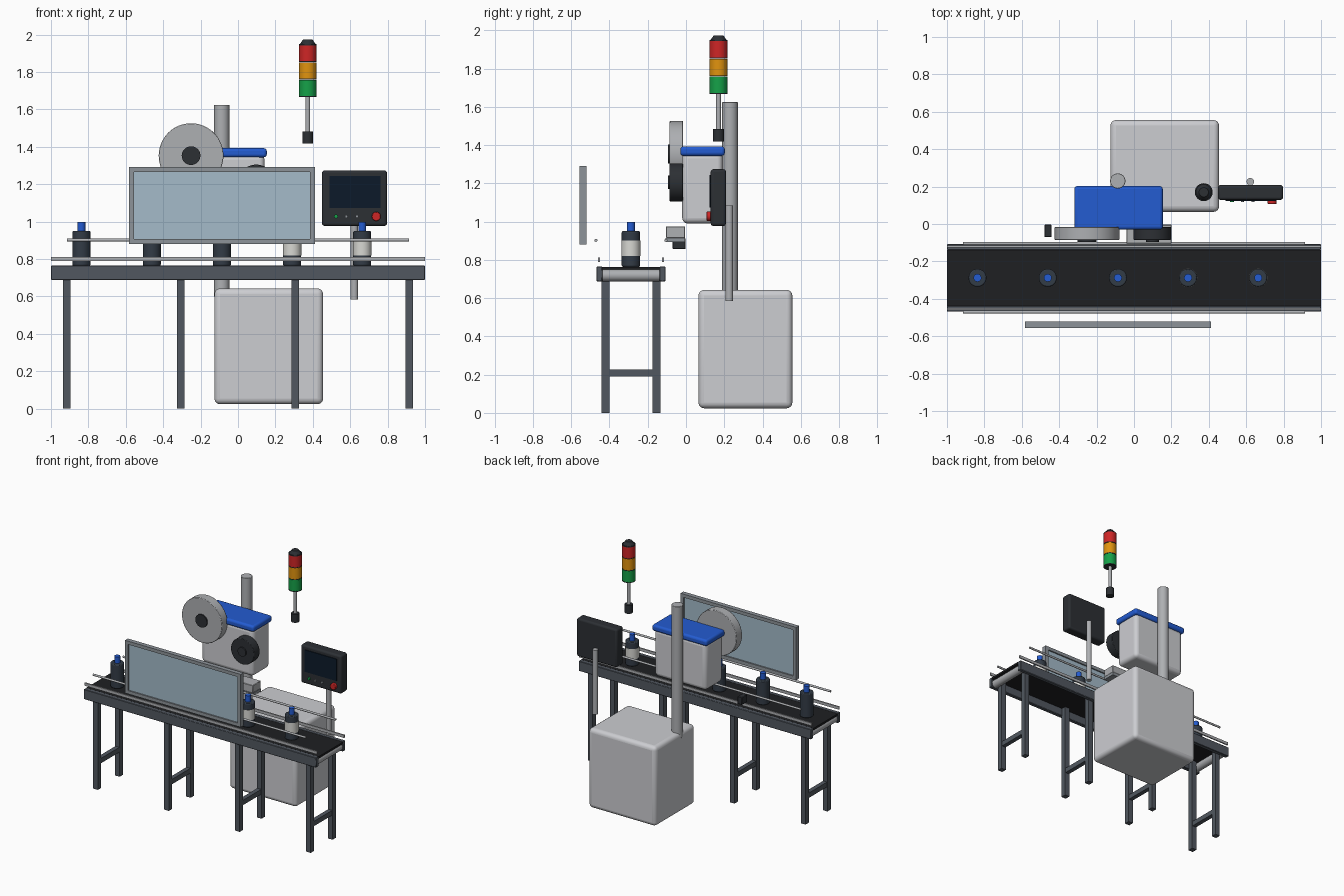
import bpy
from math import pi, radians
from mathutils import Vector

if "Cube" in bpy.data.objects:
    bpy.data.objects.remove(bpy.data.objects["Cube"])


def mat(name, r, g, b):
    m = bpy.data.materials.new(name)
    m.diffuse_color = [(c / 255) ** 2.2 for c in (r, g, b)] + [1]
    m.use_nodes = True
    m.node_tree.nodes["Principled BSDF"].inputs["Base Color"].default_value = m.diffuse_color
    return m


STEEL = mat("dark_steel", 82, 88, 96)
BLACK = mat("black_rubber", 36, 37, 39)
DARK = mat("dark_plastic", 48, 51, 55)
METAL = mat("bright_metal", 172, 174, 177)
FRAME = mat("frame_grey", 140, 146, 152)
GLASS = mat("glass", 163, 186, 200)
WHITE = mat("enclosure", 203, 204, 208)
BLUE = mat("blue", 40, 92, 208)
RED = mat("red", 205, 42, 42)
AMBER = mat("amber", 224, 146, 22)
GREEN = mat("green", 28, 160, 74)
SCREEN = mat("screen", 20, 32, 46)
BOTTLE = mat("bottle", 54, 62, 72)
LABEL = mat("label", 215, 215, 210)


def finish(ob, name, m, bevel, segs):
    ob.name = name
    ob.data.materials.append(m)
    if bevel:
        b = ob.modifiers.new("bevel", "BEVEL")
        b.width, b.segments, b.limit_method = bevel, segs, "ANGLE"
    bpy.ops.object.shade_smooth_by_angle(angle=radians(35))
    return ob


def box(name, x, y, z, m, bevel=0.0, segs=3):
    """Box from (min, max) ranges."""
    bpy.ops.mesh.primitive_cube_add(size=1, location=[sum(r) / 2 for r in (x, y, z)])
    ob = bpy.context.object
    ob.scale = [r[1] - r[0] for r in (x, y, z)]
    bpy.ops.object.transform_apply(location=False, rotation=False, scale=True)
    return finish(ob, name, m, bevel, segs)


def rod(name, a, b, r, m, r2=None, bevel=0.0, sides=32):
    """Cylinder or cone from point a to point b."""
    a, b = Vector(a), Vector(b)
    d = b - a
    bpy.ops.mesh.primitive_cone_add(vertices=sides, radius1=r, radius2=r if r2 is None else r2,
                                    depth=d.length, location=(a + b) / 2,
                                    rotation=d.to_track_quat("Z", "Y").to_euler())
    return finish(bpy.context.object, name, m, bevel, 2)


def mid(c, w):
    return (c - w / 2, c + w / 2)


# Conveyor bed, belt and end rollers
CY = -0.288
for tag, s in (("front", -1), ("back", 1)):
    box(f"conveyor_{tag}_side", (-1, 1), mid(CY + s * 0.165, 0.031), (0.688, 0.765), STEEL, 0.003, 1)
    box(f"lower_guide_{tag}", (-1, 1), mid(CY + s * 0.167, 0.010), (0.79, 0.812), METAL)
    rod(f"upper_guide_{tag}", (-0.915, CY + s * 0.183, 0.902), (0.915, CY + s * 0.183, 0.902), 0.008, METAL, sides=16)
box("belt", (-1, 1), mid(CY, 0.30), (0.749, 0.764), BLACK)
for s in (-1, 1):
    rod("end_roller", (s * 0.965, CY - 0.15, 0.719), (s * 0.965, CY + 0.15, 0.719), 0.031, METAL)

# Leg frames
for x in (-0.916, -0.305, 0.305, 0.916):
    for y in (CY - 0.134, CY + 0.134):
        box("conveyor_leg", mid(x, 0.04), mid(y, 0.042), (0, 0.752), STEEL)
    box("leg_crossbar", mid(x, 0.034), mid(CY, 0.24), (0.19, 0.228), STEEL)

# Bottles, the last two already labelled
for i, x in enumerate((-0.837, -0.461, -0.086, 0.289, 0.664)):
    rod("bottle_body", (x, CY, 0.764), (x, CY, 0.95), 0.048, BOTTLE, bevel=0.006)
    rod("bottle_cap", (x, CY, 0.945), (x, CY, 0.999), 0.021, BLUE, sides=24)
    if i > 2:
        rod("bottle_label", (x, CY, 0.82), (x, CY, 0.90), 0.0495, LABEL)

# Front guard window
GX, GY, GZ, T = (-0.583, 0.412), (-0.556, -0.521), (0.88, 1.291), 0.026
for z in (GZ[0], GZ[1] - T):
    box("guard_frame_rail", GX, GY, (z, z + T), FRAME)
for x in (GX[0], GX[1] - T):
    box("guard_frame_stile", (x, x + T), GY, (GZ[0] + T, GZ[1] - T), FRAME)
box("guard_glass", (GX[0] + T, GX[1] - T), mid(-0.5385, 0.014), (GZ[0] + T, GZ[1] - T), GLASS)

# Cabinet and support column
box("cabinet", (-0.126, 0.455), (0.065, 0.556), (0.024, 0.643), WHITE, 0.03, 4)
rod("support_column", (-0.087, 0.23, 0.60), (-0.087, 0.23, 1.625), 0.041, METAL, bevel=0.003)

# Labelling head
box("head_body", (-0.305, 0.142), (-0.02, 0.192), (0.99, 1.36), WHITE, 0.03, 4)
box("head_lid", (-0.319, 0.154), (-0.03, 0.203), (1.344, 1.393), BLUE, 0.016, 3)


def reel(name, x, z, r, hub, m):
    rod(name, (x, -0.015, z), (x, -0.085, z), r, m, bevel=0.004, sides=64)
    rod(name + "_hub", (x, -0.02, z), (x, -0.095, z), hub, DARK)


reel("supply_reel", -0.251, 1.353, 0.173, 0.05, METAL)
reel("rewind_reel", 0.098, 1.205, 0.1, 0.035, DARK)

# Peel plate and bottle sensor
box("peel_block", (-0.04, 0.2), (-0.105, -0.004), (0.915, 0.975), METAL, 0.003, 1)
box("peel_plate", (-0.04, 0.2), (-0.107, -0.004), (0.893, 0.915), FRAME)
box("bottle_sensor", mid(-0.46, 0.038), (-0.07, -0.003), (0.856, 0.915), DARK, 0.003, 1)

# Operator panel on its post
rod("panel_post", (0.622, 0.226, 0.585), (0.622, 0.226, 1.085), 0.02, METAL)
box("panel_body", (0.449, 0.797), (0.129, 0.209), (0.977, 1.274), DARK, 0.014, 3)
box("panel_screen", (0.488, 0.762), (0.123, 0.14), (1.073, 1.243), SCREEN)
for name, x, r, m in (("start_button", 0.524, 0.010, GREEN), ("left_button", 0.579, 0.008, FRAME),
                      ("right_button", 0.636, 0.008, FRAME)):
    rod(name, (x, 0.135, 1.028), (x, 0.118, 1.028), r, m, sides=20)
rod("stop_button", (0.739, 0.135, 1.028), (0.739, 0.107, 1.028), 0.024, RED, bevel=0.004)

# Signal tower
LX, LY = 0.373, 0.17


def stack(name, z0, z1, r, m, **kw):
    rod(name, (LX, LY, z0), (LX, LY, z1), r, m, **kw)


stack("tower_foot", 1.418, 1.483, 0.029, DARK)
stack("tower_pole", 1.47, 1.672, 0.013, METAL)
for name, z, m in (("green_lamp", 1.667, GREEN), ("amber_lamp", 1.760, AMBER), ("red_lamp", 1.853, RED)):
    stack(name, z + 0.004, z + 0.091, 0.047, m)
    stack(name + "_ring", z, z + 0.005, 0.048, DARK)
stack("tower_cap_ring", 1.943, 1.949, 0.048, DARK)
stack("tower_cap", 1.949, 1.974, 0.042, DARK, r2=0.025)
